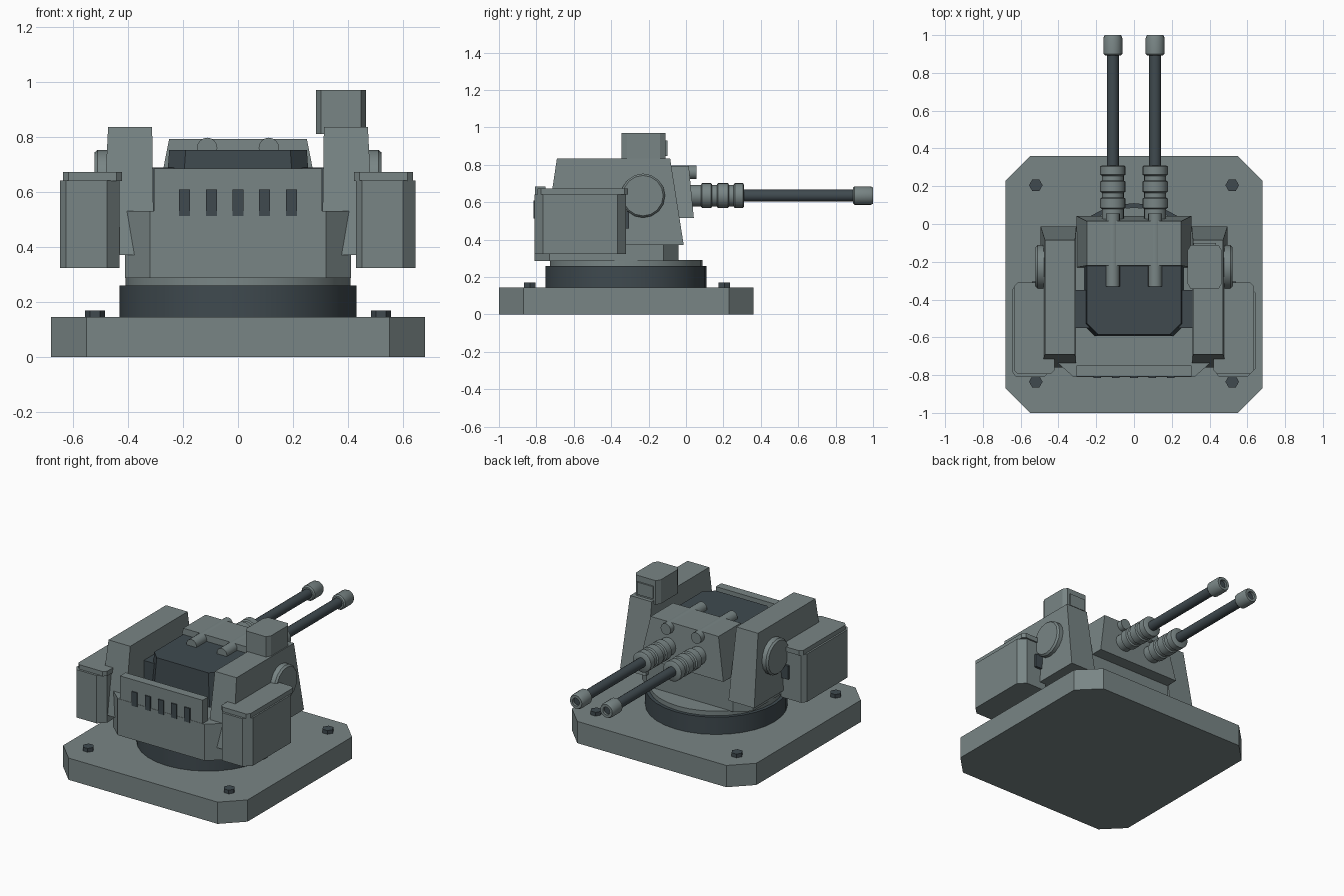
import bpy, bmesh, math
from mathutils import Matrix, Vector

cube = bpy.data.objects.get("Cube")
if cube:
    bpy.data.objects.remove(cube, do_unlink=True)


def material(name, rgb):
    m = bpy.data.materials.new(name)
    m.use_nodes = True
    m.diffuse_color = (*rgb, 1)
    m.node_tree.nodes["Principled BSDF"].inputs["Base Color"].default_value = (*rgb, 1)
    return m


ARMOUR = material("grey armour", (0.19, 0.235, 0.235))
DARK = material("dark steel", (0.05, 0.068, 0.078))


def finish(name, bm, mat, smooth=False):
    bmesh.ops.recalc_face_normals(bm, faces=bm.faces)
    mesh = bpy.data.meshes.new(name)
    bm.to_mesh(mesh)
    bm.free()
    mesh.materials.append(mat)
    ob = bpy.data.objects.new(name, mesh)
    bpy.context.collection.objects.link(ob)
    if smooth:
        bpy.ops.object.select_all(action="DESELECT")
        ob.select_set(True)
        bpy.context.view_layer.objects.active = ob
        bpy.ops.object.shade_smooth_by_angle(angle=math.radians(35))
    return ob


def outline(rect, cuts):
    """Rectangle with corner cuts, one (dx, dy) per corner, anticlockwise."""
    x0, x1, y0, y1 = rect
    corners = [(x0, y0, 1, 1), (x1, y0, -1, 1), (x1, y1, -1, -1), (x0, y1, 1, -1)]
    pts = []
    for i, ((x, y, sx, sy), (dx, dy)) in enumerate(zip(corners, cuts)):
        if dx == 0:
            pts.append((x, y))
            continue
        pair = [(x, y + sy * dy), (x + sx * dx, y)]
        pts += pair if i % 2 == 0 else pair[::-1]
    return pts


def block(name, rect, z0, z1, mat, top=None, cuts=None):
    """Upright block, optionally tapering to another rectangle at the top."""
    cuts = cuts or [(0, 0)] * 4
    bm = bmesh.new()
    low = [bm.verts.new((x, y, z0)) for x, y in outline(rect, cuts)]
    high = [bm.verts.new((x, y, z1)) for x, y in outline(top or rect, cuts)]
    bm.faces.new(low)
    bm.faces.new(high)
    n = len(low)
    for i in range(n):
        j = (i + 1) % n
        bm.faces.new((low[i], low[j], high[j], high[i]))
    return finish(name, bm, mat)


def lathe(name, profile, origin, axis, mat, sides=20, smooth=True):
    """Closed turned part: (radius, distance along axis) points."""
    bm = bmesh.new()
    rings = []
    for r, t in profile:
        rings.append([bm.verts.new((r * math.cos(a), r * math.sin(a), t))
                      for a in (math.tau * i / sides for i in range(sides))])
    for a, b in zip(rings, rings[1:]):
        for i in range(sides):
            j = (i + 1) % sides
            bm.faces.new((a[i], a[j], b[j], b[i]))
    bm.faces.new(rings[0])
    bm.faces.new(rings[-1])
    turn = Vector((0, 0, 1)).rotation_difference(Vector(axis)).to_matrix().to_4x4()
    bm.transform(Matrix.Translation(origin) @ turn)
    return finish(name, bm, mat, smooth)


def rect_at(side, x0, x1, y0, y1):
    a, b = sorted((side * x0, side * x1))
    return (a, b, y0, y1)


UP, BACK = (0, 0, 1), (0, 1, 0)
SIDES = (("right", -1), ("left", 1))

# Base plate, bolts and turntable
block("base_plate", (-0.68, 0.68, -1.0, 0.36), 0, 0.145, ARMOUR, cuts=[(0.13, 0.13)] * 4)
for label, s in SIDES:
    for end, y in (("front", -0.835), ("back", 0.205)):
        lathe(f"bolt_{end}_{label}", [(0.036, 0), (0.036, 0.03)], (s * 0.52, y, 0.14),
              UP, DARK, 6, False)
lathe("turntable", [(0.43, 0), (0.43, 0.12)], (0, -0.32, 0.14), UP, DARK, 32)
lathe("turntable_collar", [(0.408, 0), (0.408, 0.035)], (0, -0.32, 0.255), UP, ARMOUR, 32)

# Hull and slotted front wall
block("hull", (-0.41, 0.41, -0.81, -0.04), 0.287, 0.53, ARMOUR, cuts=[(0.09, 0.08)] * 4)
block("front_wall", (-0.305, 0.305, -0.808, -0.75), 0.52, 0.685, ARMOUR)
for i in range(5):
    x = (i - 2) * 0.097
    block(f"vent_slot_{i + 1}", (x - 0.02, x + 0.02, -0.815, -0.807), 0.513, 0.608, DARK)

# Gun housing and mantlet
block("gun_housing", (-0.268, 0.268, -0.595, -0.1), 0.5, 0.752, DARK,
      top=(-0.25, 0.25, -0.585, -0.1), cuts=[(0.06, 0.06), (0.06, 0.06), (0, 0), (0, 0)])
block("trunnion_bar", (-0.32, 0.32, -0.55, -0.35), 0.5, 0.688, DARK)
block("mantlet", (-0.305, 0.305, -0.23, 0.042), 0.515, 0.793, ARMOUR,
      top=(-0.25, 0.25, -0.22, 0.015))

for label, s in SIDES:
    # Side pylon with pivot cap
    block(f"pylon_{label}", rect_at(s, 0.305, 0.495, -0.76, -0.012), 0.37, 0.835, ARMOUR,
          top=rect_at(s, 0.312, 0.472, -0.69, -0.085))
    lathe(f"pivot_cap_{label}", [(0.118, 0), (0.118, 0.06), (0.108, 0.072)],
          (s * 0.45, -0.23, 0.635), (s, 0, 0), ARMOUR, 16)

    # Ammunition box, lid and feed
    shift = 0 if s > 0 else -1.075
    narrow, wide = (0.022, 0.03), (0.046, 0.045)
    cuts = [narrow, wide, wide, narrow]
    block(f"ammo_box_{label}", (0.428 + shift, 0.645 + shift, -0.81, -0.32), 0.323, 0.642,
          ARMOUR, cuts=cuts)
    block(f"ammo_lid_{label}", rect_at(s, 0.422, 0.635, -0.795, -0.31), 0.64, 0.672,
          ARMOUR, cuts=[(0.02, 0.02)] * 4)
    block(f"ammo_feed_{label}", rect_at(s, 0.42, 0.54, -0.36, -0.305), 0.46, 0.55, DARK)

    # Recoil tube and twin gun
    x = s * 0.112
    lathe(f"recoil_tube_{label}", [(0.037, 0), (0.037, 0.385)], (x, -0.33, 0.76), BACK, ARMOUR, 16)
    sleeve = [(0.058, 0)]
    for start, end in ((0.06, 0.12), (0.145, 0.21), (0.235, 0.29)):
        sleeve += [(0.058, start), (0.067, start + 0.006), (0.067, end - 0.006), (0.058, end)]
    lathe(f"barrel_sleeve_{label}", sleeve, (x, 0.02, 0.635), BACK, ARMOUR)
    lathe(f"barrel_{label}", [(0.032, 0), (0.032, 0.66)], (x, 0.29, 0.635), BACK, DARK, 16)
    lathe(f"muzzle_{label}", [(0.042, 0), (0.05, 0.008), (0.05, 0.092), (0.044, 0.107),
                              (0.026, 0.107), (0.026, 0.05)],
          (x, 0.893, 0.635), BACK, ARMOUR, 16)
    lathe(f"bore_{label}", [(0.025, 0), (0.025, 0.02)], (x, 0.965, 0.635), BACK, DARK, 16)

# Sight box with its window
block("sight_box", (0.283, 0.465, -0.345, -0.11), 0.81, 0.97, ARMOUR, cuts=[(0.018, 0.03)] * 4)
block("sight_frame", (0.315, 0.433, -0.115, -0.1), 0.848, 0.93, ARMOUR)
